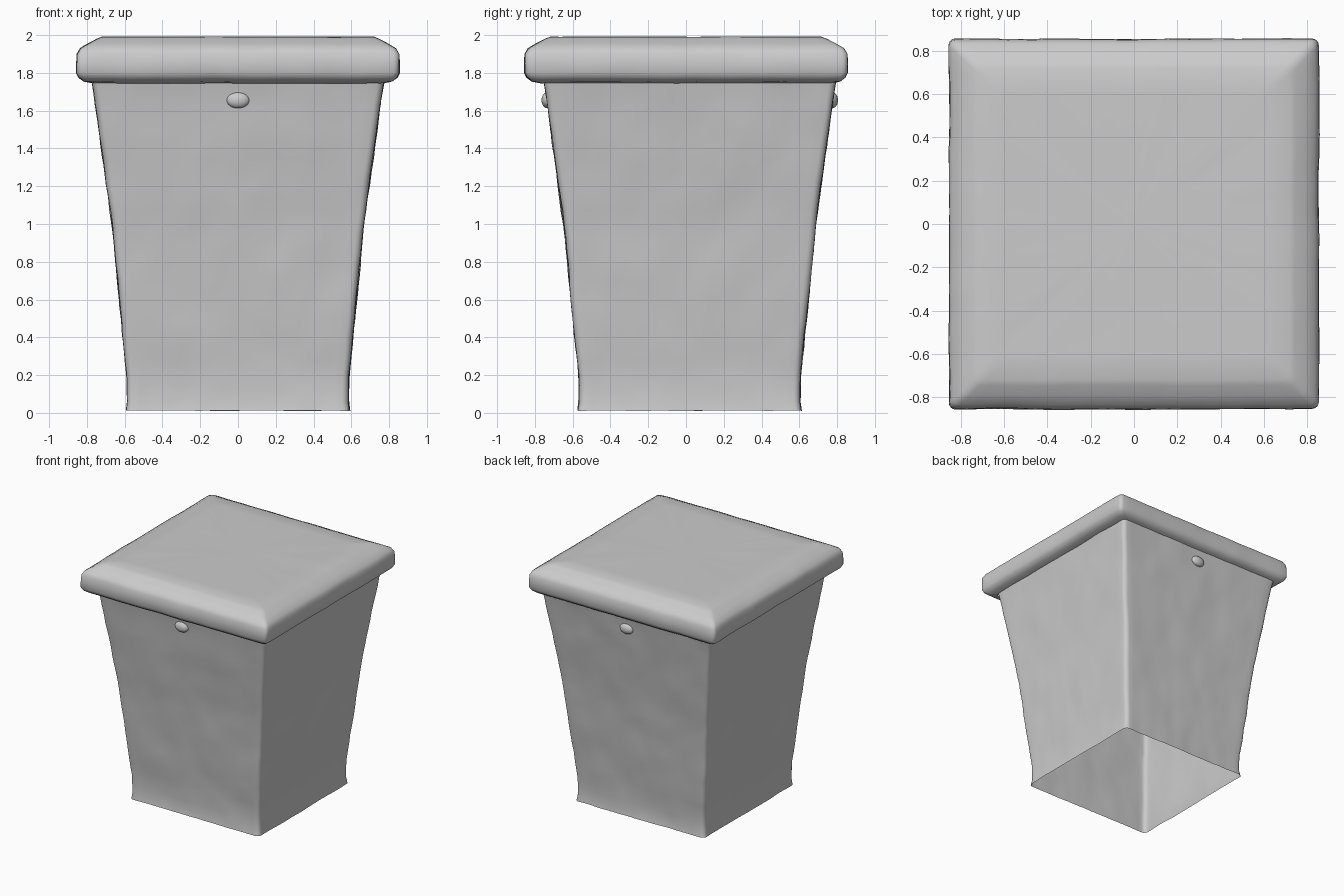
import bpy, bmesh, math
from mathutils import Vector, noise

cube = bpy.data.objects.get("Cube")
if cube:
    bpy.data.objects.remove(cube)

# One plain grey
grey = bpy.data.materials.new("plain grey")
grey.use_nodes = True
tone = (0.6, 0.6, 0.6, 1)
grey.diffuse_color = tone
grey.node_tree.nodes["Principled BSDF"].inputs["Base Color"].default_value = tone

SIDE, ARC = 28, 4


def ring(bm, half, z, radius, shift):
    """Rounded square loop, divided along its sides."""
    flat = half - radius
    verts = []
    for quarter in range(4):
        turn = quarter * math.pi / 2
        pts = [(half, -flat + 2 * flat * i / SIDE) for i in range(SIDE)]
        for i in range(ARC):
            a = i / ARC * math.pi / 2
            pts.append((flat + radius * math.cos(a), flat + radius * math.sin(a)))
        c, s = math.cos(turn), math.sin(turn)
        for x, y in pts:
            verts.append(bm.verts.new((x * c - y * s, x * s + y * c + shift, z)))
    return verts


def shell(name, profile, shift, wobble, cap=False):
    """Skin a list of (half width, height, corner radius) loops."""
    bm = bmesh.new()
    loops = [ring(bm, h, z, r, shift) for h, z, r in profile]
    for low, high in zip(loops, loops[1:]):
        n = len(low)
        for i in range(n):
            j = (i + 1) % n
            bm.faces.new((low[i], low[j], high[j], high[i]))
    if cap:
        bm.faces.new(loops[-1])
    # Gentle hand-worn unevenness
    for v in bm.verts:
        offset = noise.noise_vector(v.co * 4) + noise.noise_vector(v.co * 11) * 0.5
        v.co += Vector((offset.x, offset.y, offset.z * 0.5)) * wobble
    mesh = bpy.data.meshes.new(name)
    bm.to_mesh(mesh)
    bm.free()
    return finish(bpy.data.objects.new(name, mesh))


def finish(obj):
    if obj.name not in bpy.context.collection.objects:
        bpy.context.collection.objects.link(obj)
    obj.data.materials.append(grey)
    bpy.ops.object.select_all(action="DESELECT")
    obj.select_set(True)
    bpy.context.view_layer.objects.active = obj
    bpy.ops.object.shade_smooth_by_angle(angle=math.radians(50))
    return obj


# Tapered body, open underneath
key = [(0.592, 0.012), (0.585, 0.06), (0.588, 0.2), (0.667, 1.0), (0.763, 1.7), (0.772, 1.75)]
body = []
for (h0, z0), (h1, z1) in zip(key, key[1:]):
    steps = max(1, round((z1 - z0) / 0.07))
    body += [(h0 + (h1 - h0) * i / steps, z0 + (z1 - z0) * i / steps, 0.035) for i in range(steps)]
body.append((*key[-1], 0.035))
shell("bin_body", body, 0.02, 0.007)

# Overhanging lid with rolled lip and chamfered top
lid = [(0.765, 1.745, 0.03), (0.815, 1.755, 0.03), (0.842, 1.775, 0.03), (0.855, 1.80, 0.03),
       (0.855, 1.85, 0.03), (0.852, 1.90, 0.03), (0.835, 1.93, 0.03), (0.79, 1.957, 0.03),
       (0.745, 1.98, 0.03), (0.72, 1.99, 0.03), (0.6, 1.991, 0.03), (0.4, 1.991, 0.02),
       (0.2, 1.991, 0.01), (0.05, 1.991, 0.005)]
shell("lid", lid, 0.0, 0.005, cap=True)

# Small worn knobs below the lid, front and back
for name, y in (("front_knob", -0.735), ("back_knob", 0.775)):
    bpy.ops.mesh.primitive_uv_sphere_add(segments=20, ring_count=12, location=(0, y, 1.655))
    knob = bpy.context.object
    knob.name = name
    knob.scale = (0.06, 0.03, 0.042)
    finish(knob)
